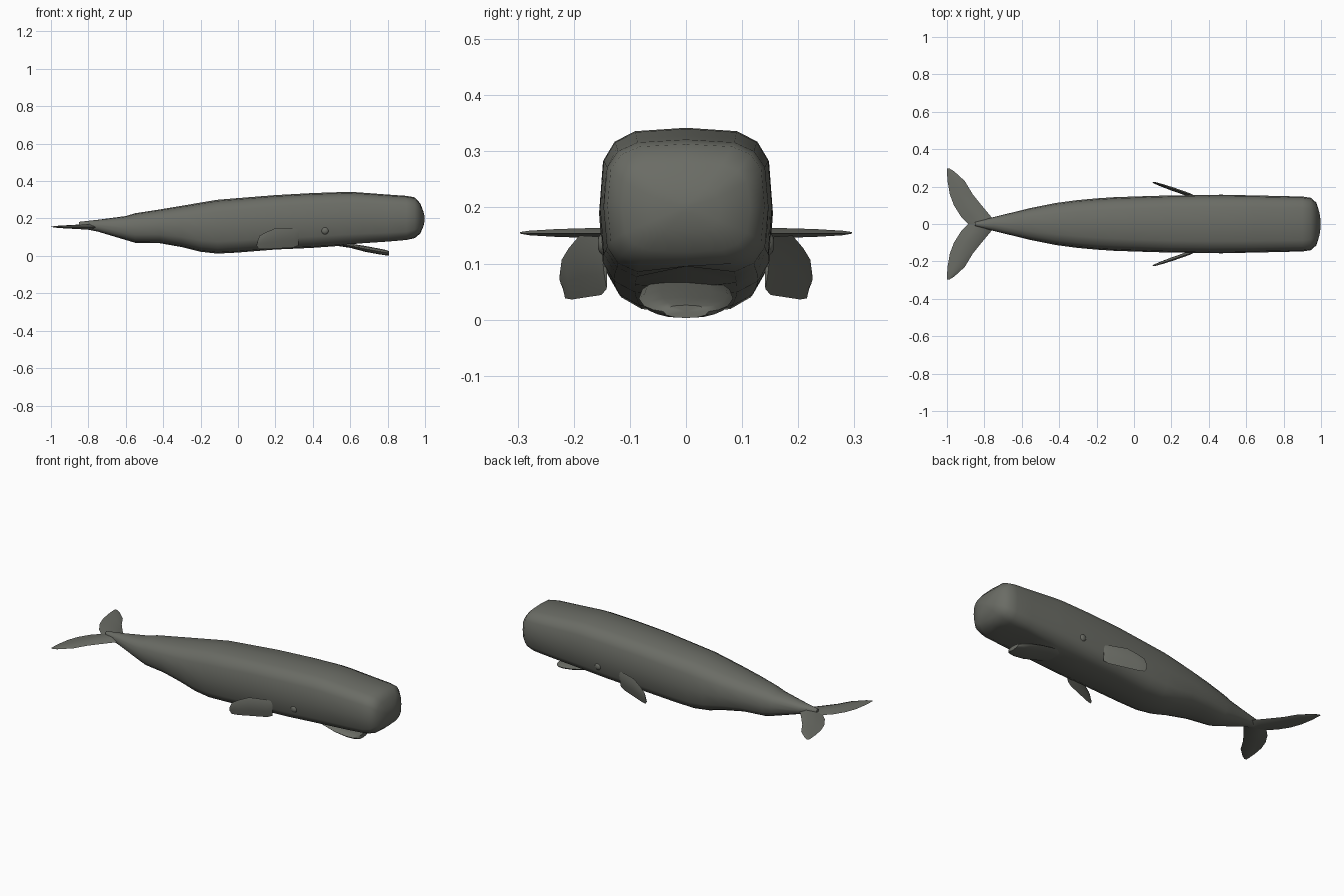
import bpy, bmesh, math
from mathutils import Vector

grey = bpy.data.materials.new("whale grey")
grey.diffuse_color = (0.145, 0.15, 0.13, 1)


def skin(name, rings, angle=50):
    """Bridge equal-length rings of points into a closed smooth object."""
    bm = bmesh.new()
    vr = [[bm.verts.new(p) for p in r] for r in rings]
    n = len(vr[0])
    for a, b in zip(vr, vr[1:]):
        for i in range(n):
            j = (i + 1) % n
            bm.faces.new((a[i], a[j], b[j], b[i]))
    for r in (vr[0], vr[-1]):
        c = bm.verts.new(sum((v.co for v in r), Vector()) / n)
        for i in range(n):
            bm.faces.new((r[i], r[(i + 1) % n], c))
    bmesh.ops.recalc_face_normals(bm, faces=bm.faces)
    me = bpy.data.meshes.new(name)
    bm.to_mesh(me)
    bm.free()
    me.materials.append(grey)
    ob = bpy.data.objects.new(name, me)
    bpy.context.collection.objects.link(ob)
    bpy.ops.object.select_all(action='DESELECT')
    ob.select_set(True)
    bpy.context.view_layer.objects.active = ob
    bpy.ops.object.shade_smooth_by_angle(angle=math.radians(angle))
    return ob


def section(x, hw, zb, zt, e, n=16, hollow=0):
    """Rounded-square ring; hollow lifts the lowest point."""
    pts = []
    for i in range(n):
        a = 2 * math.pi * i / n
        c, s = math.cos(a), math.sin(a)
        y = hw * math.copysign(abs(c) ** e, c)
        z = (zb + zt) / 2 + (zt - zb) / 2 * math.copysign(abs(s) ** e, s)
        if s < -0.99:
            z += hollow
        pts.append((x, y, z))
    return pts


def blade(name, stations):
    """Thin fin from (leading point, trailing point, half-thickness vector)."""
    rings = []
    for lead, trail, t in stations:
        a, b, t = Vector(lead), Vector(trail), Vector(t)
        p, q = a.lerp(b, 0.25), a.lerp(b, 0.65)
        rings.append([a, p + t, q + t * 0.8, b, q - t * 0.8, p - t])
    return skin(name, rings)


# Body: x, half width, bottom, top, squareness, mouth hollow
body = [
    (-0.85, 0.010, 0.150, 0.182, 0.9, 0), (-0.75, 0.037, 0.130, 0.193, 0.9, 0),
    (-0.60, 0.074, 0.085, 0.213, 0.8, 0), (-0.55, 0.086, 0.070, 0.228, 0.8, 0),
    (-0.42, 0.112, 0.068, 0.248, 0.75, 0), (-0.30, 0.128, 0.047, 0.268, 0.7, 0),
    (-0.20, 0.137, 0.022, 0.285, 0.65, 0), (-0.11, 0.143, 0.012, 0.300, 0.62, 0),
    (0.00, 0.147, 0.018, 0.309, 0.6, 0), (0.20, 0.153, 0.034, 0.325, 0.56, 0),
    (0.40, 0.155, 0.043, 0.336, 0.55, 0), (0.58, 0.154, 0.056, 0.342, 0.55, 0),
    (0.64, 0.153, 0.060, 0.340, 0.55, 0.03), (0.80, 0.149, 0.071, 0.328, 0.55, 0.03),
    (0.90, 0.147, 0.080, 0.321, 0.55, 0.015), (0.945, 0.140, 0.095, 0.313, 0.55, 0),
    (0.975, 0.114, 0.120, 0.280, 0.6, 0), (0.992, 0.060, 0.160, 0.235, 0.65, 0),
    (0.998, 0.015, 0.190, 0.210, 0.8, 0),
]
skin("body", [section(x, w, b, t, e, hollow=h) for x, w, b, t, e, h in body])

# Lower jaw, hanging slightly open
jaw = [(0.54, 0.060, 0.052, 0.075), (0.60, 0.078, 0.043, 0.066),
       (0.68, 0.084, 0.022, 0.053), (0.75, 0.075, 0.009, 0.040),
       (0.79, 0.058, 0.003, 0.032), (0.806, 0.040, 0.003, 0.026)]
skin("lower_jaw", [section(x, w, b, t, 0.9, 12) for x, w, b, t in jaw])

# Flipper stations: x, top, bottom, half thickness
flipper = [(0.327, 0.140, 0.055, 0.004), (0.30, 0.148, 0.044, 0.009),
           (0.205, 0.150, 0.039, 0.009), (0.15, 0.127, 0.036, 0.007),
           (0.115, 0.107, 0.038, 0.004), (0.104, 0.078, 0.055, 0.002)]
# Fluke stations: y, leading x, trailing x, half thickness
fluke = [(0, -0.735, -0.885, 0.016), (0.04, -0.765, -0.925, 0.014),
         (0.10, -0.815, -0.963, 0.011), (0.16, -0.863, -0.985, 0.009),
         (0.23, -0.905, -0.997, 0.007), (0.28, -0.960, -1.0, 0.004),
         (0.296, -0.985, -1.0, 0.001)]

for s, side in ((1, "left"), (-1, "right")):
    st = []
    for x, zt, zb, t in flipper:
        y = 0.148 + (0.325 - x) * 0.35
        st.append(((x, s * y, zt), (x - 0.005, s * (y - 0.006), zb),
                   (0.33 * t, s * 0.94 * t, 0)))
    blade(side + "_flipper", st)
    blade(side + "_tail_fluke", [((a, s * y, 0.154), (b, s * y, 0.156), (0, 0, t))
                                 for y, a, b, t in fluke])
    # Eye
    c, r = Vector((0.465, s * 0.142, 0.135)), 0.022
    rings = []
    for k in range(1, 8):
        a = math.pi * k / 8
        rings.append([(c.x + r * math.sin(a) * math.cos(u * math.pi / 6),
                       c.y + r * 0.75 * math.cos(a),
                       c.z + r * math.sin(a) * math.sin(u * math.pi / 6))
                      for u in range(12)])
    skin(side + "_eye", rings)
